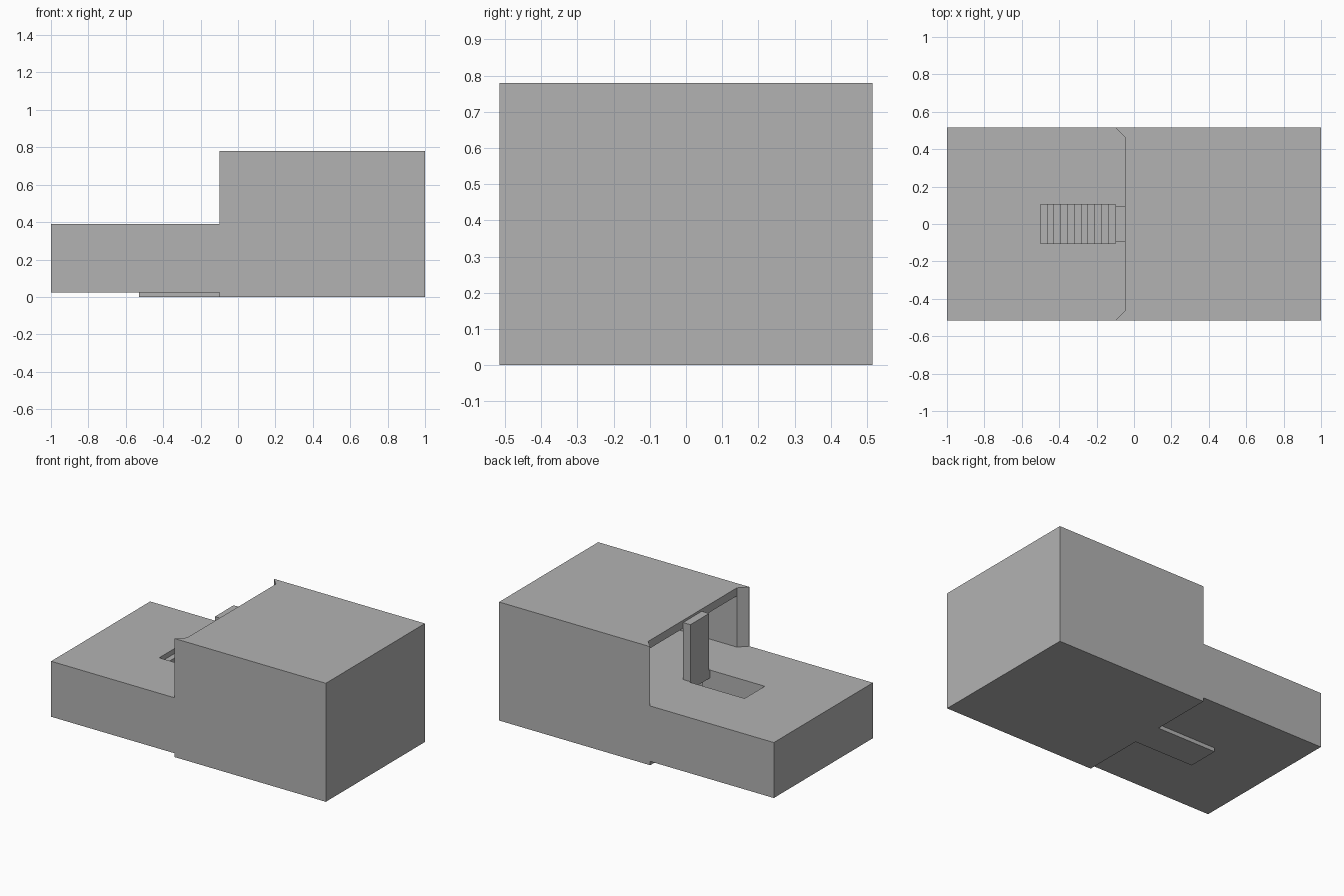
import bpy
import bmesh

if "Cube" in bpy.data.objects:
    bpy.data.objects.remove(bpy.data.objects["Cube"], do_unlink=True)

grey = bpy.data.materials.new("plain_grey")
grey.use_nodes = True
grey.diffuse_color = (0.45, 0.45, 0.45, 1)
grey.node_tree.nodes["Principled BSDF"].inputs["Base Color"].default_value = (0.45, 0.45, 0.45, 1)

# Overall dimensions
HALF = 0.515      # half depth of the building
FRONT = -0.1      # where the house meets the terrace
WALL = 0.053      # wall and slab thickness
DECK = 0.39       # terrace and upper floor level
ROOF = 0.78
BASE = 0.025      # underside of the terrace
STAIR_HALF = 0.105
STAIR_START = -0.5


def prism(name, points, direction):
    """Extrude a closed outline of 3D points along a direction."""
    bm = bmesh.new()
    face = bm.faces.new([bm.verts.new(p) for p in points])
    new = bmesh.ops.extrude_face_region(bm, geom=[face])["geom"]
    bmesh.ops.translate(bm, vec=direction, verts=[v for v in new if isinstance(v, bmesh.types.BMVert)])
    bmesh.ops.recalc_face_normals(bm, faces=bm.faces)
    mesh = bpy.data.meshes.new(name)
    bm.to_mesh(mesh)
    bm.free()
    mesh.materials.append(grey)
    obj = bpy.data.objects.new(name, mesh)
    bpy.context.collection.objects.link(obj)
    return obj


def box(name, x0, x1, half, z0, z1):
    """Box that is symmetric about y = 0."""
    outline = [(x0, -half, z0), (x1, -half, z0), (x1, half, z0), (x0, half, z0)]
    return prism(name, outline, (0, 0, z1 - z0))


def cut(target, cutter):
    """Subtract the cutter and remove it."""
    mod = target.modifiers.new("opening", 'BOOLEAN')
    mod.operation = 'DIFFERENCE'
    mod.solver = 'EXACT'
    mod.object = cutter
    bpy.context.view_layer.objects.active = target
    bpy.ops.object.modifier_apply(modifier=mod.name)
    bpy.data.objects.remove(cutter, do_unlink=True)


# House shell with an open front whose side walls end in mitres
house = box("house_shell", FRONT, 1, HALF, 0, ROOF)
inner_x, inner_y = FRONT + WALL, HALF - WALL
reach = 0.1
mitre = [(inner_x, -inner_y, DECK), (inner_x, inner_y, DECK),
         (FRONT - reach, HALF + reach - 0.001, DECK), (FRONT - reach, -HALF - reach + 0.001, DECK)]
cut(house, prism("mitre_cutter", mitre, (0, 0, 1)))
cut(house, box("room_cutter", FRONT - reach, 1 - WALL, inner_y, DECK, ROOF - WALL))

# Basement and its doorway
cut(house, box("basement_cutter", inner_x, 1 - WALL, inner_y, 0.03, DECK - WALL))
cut(house, box("doorway_cutter", FRONT - reach, inner_x + reach, STAIR_HALF, 0.03, DECK - WALL))

# Terrace with the stairwell
terrace = box("terrace", -1, FRONT, HALF, BASE, DECK)
cut(terrace, box("stairwell_cutter", STAIR_START, FRONT + reach, STAIR_HALF, 0, 1))
box("stairwell_base", -0.53, FRONT, STAIR_HALF, 0, 0.03)

# Steps going down toward the house
count = 11
run = (FRONT - STAIR_START) / count
rise = (DECK - 0.03) / count
outline = [(STAIR_START, -STAIR_HALF, 0.02)]
for i in range(count):
    z = DECK - rise * (i + 1)
    outline += [(STAIR_START + run * i, -STAIR_HALF, z), (STAIR_START + run * (i + 1), -STAIR_HALF, z)]
outline.append((FRONT, -STAIR_HALF, 0.02))
prism("steps", outline, (0, 2 * STAIR_HALF, 0))

# Upright slab above the basement doorway
box("upright_slab", FRONT, inner_x, 0.097, DECK - WALL, 0.765)
